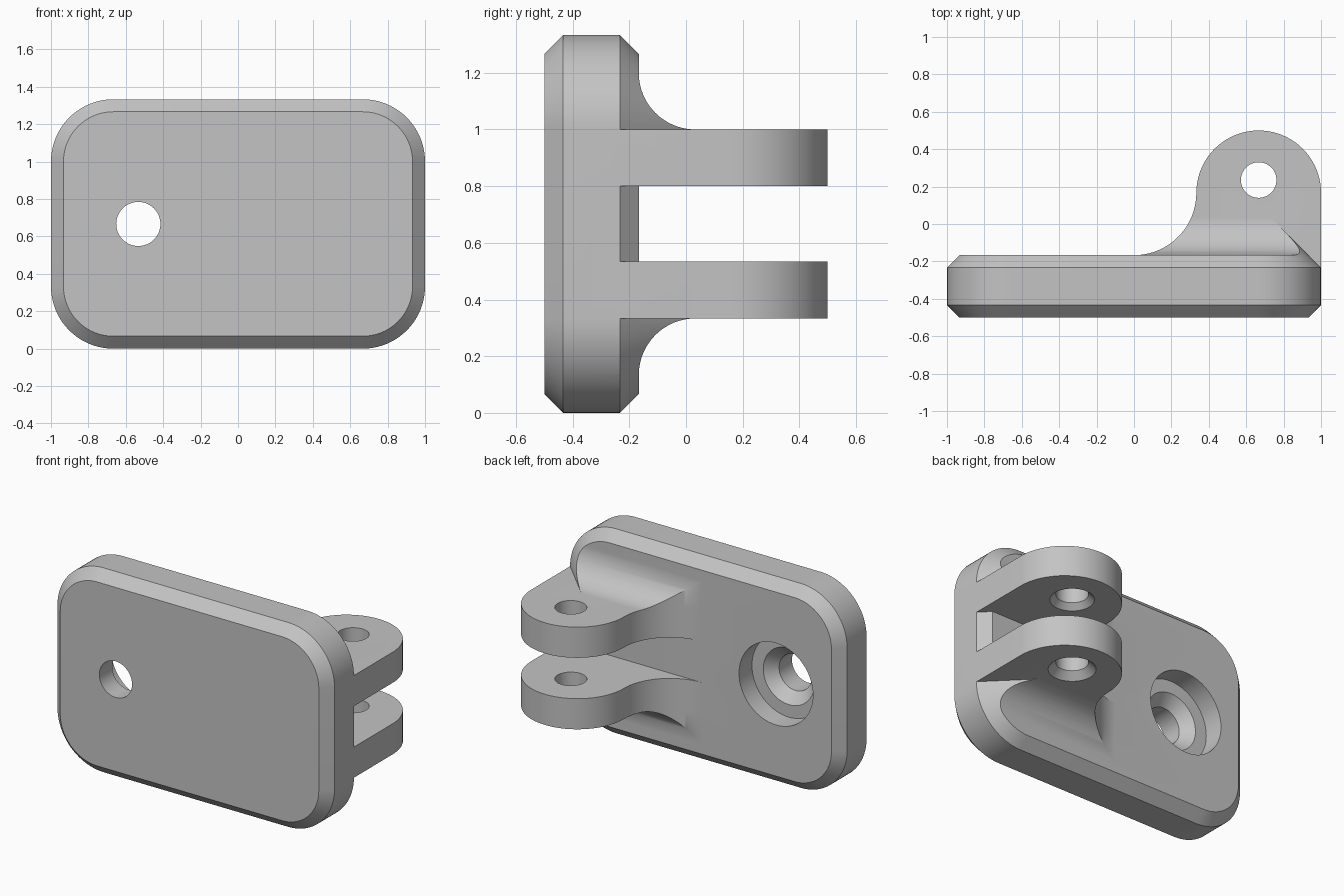
import bpy, bmesh, math
from mathutils import Vector

cube = bpy.data.objects.get("Cube")
if cube:
    bpy.data.objects.remove(cube, do_unlink=True)

MID = 2 / 3            # height of the plate centre
R = 1 / 3              # corner, lug and sweep radius
BACK = -1 / 6          # back face of the plate
CH = 1 / 15            # chamfer size
SEG = 20

grey = bpy.data.materials.new("neutral grey")
grey.use_nodes = True
grey.diffuse_color = (0.55, 0.55, 0.55, 1)
grey.node_tree.nodes["Principled BSDF"].inputs["Base Color"].default_value = grey.diffuse_color


def arc(cx, cy, r, start, end, n=SEG):
    angles = [math.radians(start + (end - start) * i / n) for i in range(n + 1)]
    return [(cx + r * math.cos(a), cy + r * math.sin(a)) for a in angles]


def loft(name, rings):
    """Closed solid through rings of equal point count."""
    bm = bmesh.new()
    loops = [[bm.verts.new(p) for p in ring] for ring in rings]
    for a, b in zip(loops, loops[1:]):
        for i in range(len(a)):
            j = (i + 1) % len(a)
            bm.faces.new((a[i], a[j], b[j], b[i]))
    bm.faces.new(loops[0][::-1])
    bm.faces.new(loops[-1])
    bmesh.ops.recalc_face_normals(bm, faces=bm.faces)
    mesh = bpy.data.meshes.new(name)
    bm.to_mesh(mesh)
    bm.free()
    mesh.materials.append(grey)
    obj = bpy.data.objects.new(name, mesh)
    bpy.context.collection.objects.link(obj)
    return obj


def combine(target, tool, operation):
    """Apply a boolean and discard the tool."""
    mod = target.modifiers.new(operation.lower(), 'BOOLEAN')
    mod.operation, mod.solver, mod.object = operation, 'EXACT', tool
    bpy.context.view_layer.objects.active = target
    bpy.ops.object.modifier_apply(modifier=mod.name)
    bpy.data.objects.remove(tool, do_unlink=True)


def plate_ring(y, inset):
    """Rounded rectangle across the plate, shrunk by the inset."""
    pts = []
    for sx, sz, a in ((1, 1, 0), (-1, 1, 90), (-1, -1, 180), (1, -1, 270)):
        pts += arc(sx * (1 - R), MID + sz * (MID - R), R - inset, a, a + 90)
    return [(x, y, z) for x, z in pts]


def lug_solid(name, z0, z1):
    """Rounded ear with a concave sweep into the plate."""
    outline = [(1, BACK - CH)] + arc(1 - R, -BACK, R, 0, 180, 2 * SEG)
    outline += arc(0, -BACK, R, 0, -90)[1:] + [(0, BACK - CH)]
    return loft(name, [[(x, y, z) for x, y in outline] for z in (z0, z1)])


def bore(name, centre, axis, steps):
    """Stepped round cutter, steps are (position along axis, radius)."""
    rings = []
    for t, r in steps:
        pts = arc(0, 0, r, 0, 360, 64)[:-1]
        rings.append([Vector((u, t, v) if axis == 'Y' else (u, v, t)) + Vector(centre)
                      for u, v in pts])
    obj = loft(name, rings)
    obj.hide_render = True
    return obj


# Plate with chamfered front and back rims
bracket = loft("mount_bracket", [plate_ring(-0.5, CH), plate_ring(-0.5 + CH, 0),
                                 plate_ring(BACK - CH, 0), plate_ring(BACK, CH)])

# Two lugs, drilled through and countersunk underneath
for z, flare in ((R, 0.045), (0.8, 0.035)):
    lug = lug_solid("lug", z, z + 0.2)
    hole = bore("pin_hole", (1 - R, 0.235, z), 'Z',
                [(-0.05, 0.095 + flare), (0, 0.095 + flare), (flare, 0.095), (0.3, 0.095)])
    combine(lug, hole, 'DIFFERENCE')
    combine(bracket, lug, 'UNION')

# Concave gussets on the outer faces, trimmed to the lug outline and the rim slope
for side in (1, -1):
    curve = arc(BACK + 0.2, R + 0.2, 0.2, 270, 180)
    section = [(BACK - CH, 0.25), (BACK + 0.2, 0.25)] + curve + [(BACK - CH, R + 0.2)]
    gusset = loft("gusset", [[(x, y, MID + side * z) for y, z in section] for x in (-0.2, 1.2)])
    combine(gusset, lug_solid("outline_trim", -0.1, 1.5), 'INTERSECT')
    trim = loft("rim_trim", [plate_ring(-0.4, 0), plate_ring(BACK - CH, 0),
                             plate_ring(BACK - CH + 0.3, 0.3)])
    combine(gusset, trim, 'INTERSECT')
    combine(bracket, gusset, 'UNION')

# Screw hole with a counterbore and countersink on the back
screw = bore("screw_hole", (-0.533, BACK, MID), 'Y',
             [(0.1, 0.267), (-0.133, 0.267), (-0.133, 0.185), (-0.2, 0.118), (-0.5, 0.118)])
combine(bracket, screw, 'DIFFERENCE')

# Smooth curved faces, keep edges sharp
bpy.ops.object.select_all(action='DESELECT')
bracket.select_set(True)
bpy.context.view_layer.objects.active = bracket
bpy.ops.object.shade_smooth_by_angle(angle=math.radians(30))
